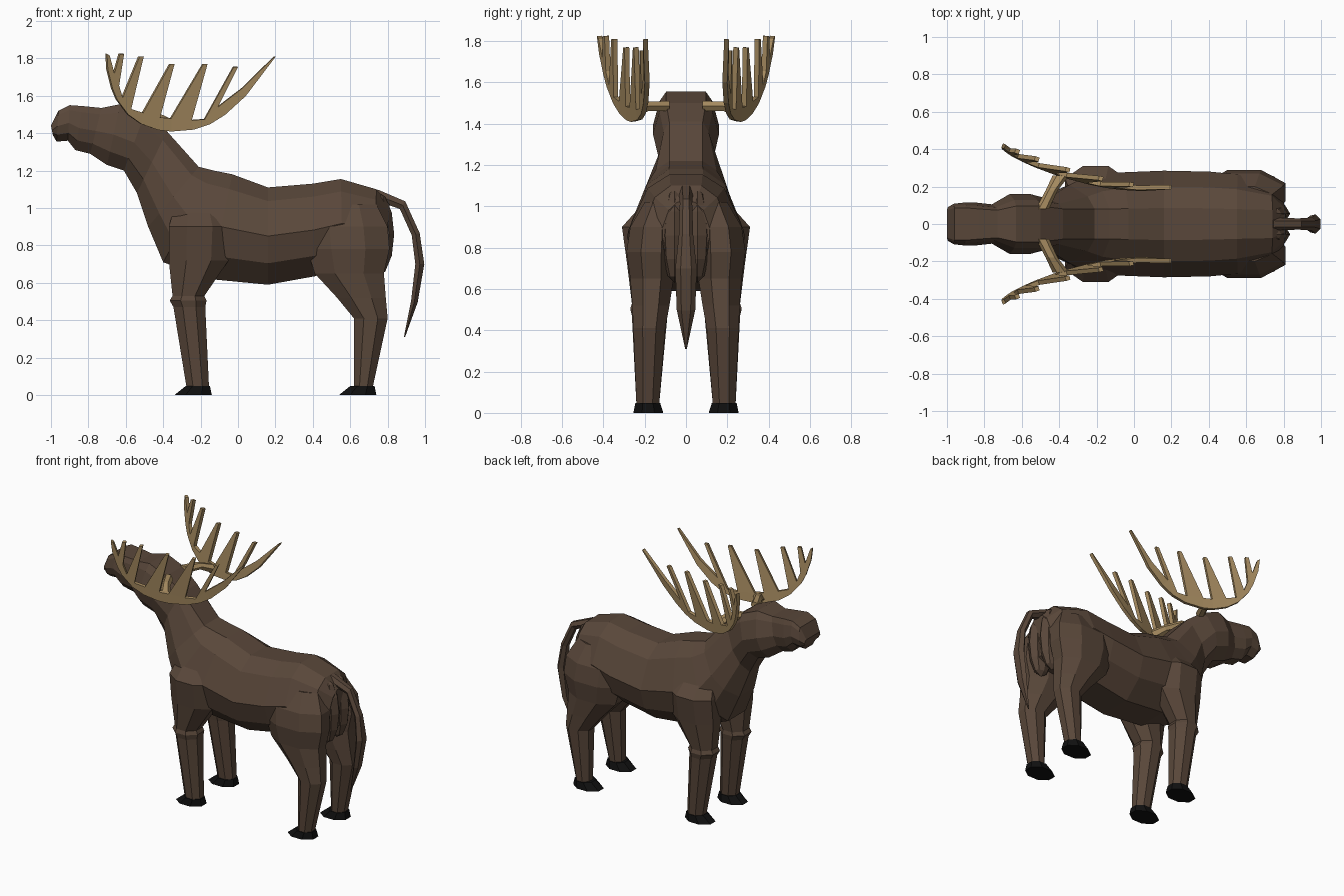
import bpy
import bmesh
import math
from mathutils import Vector

default_cube = bpy.data.objects.get("Cube")
if default_cube:
    bpy.data.objects.remove(default_cube, do_unlink=True)


def make_material(name, colour):
    material = bpy.data.materials.new(name)
    material.use_nodes = True
    material.diffuse_color = (*colour, 1)
    shader = material.node_tree.nodes["Principled BSDF"]
    shader.inputs["Base Color"].default_value = (*colour, 1)
    shader.inputs["Roughness"].default_value = 0.9
    return material


brown = make_material("brown_hide", (0.1, 0.063, 0.042))
tan = make_material("tan_antler", (0.385, 0.26, 0.118))
black = make_material("black_hoof", (0.005, 0.005, 0.005))


def finish(name, bm, material, mirrored=False, thickness=0):
    """Turn a bmesh into a flat shaded object with optional modifiers."""
    bmesh.ops.recalc_face_normals(bm, faces=bm.faces)
    mesh = bpy.data.meshes.new(name)
    bm.to_mesh(mesh)
    bm.free()
    mesh.materials.append(material)
    obj = bpy.data.objects.new(name, mesh)
    bpy.context.collection.objects.link(obj)
    if thickness:
        solid = obj.modifiers.new("Thickness", 'SOLIDIFY')
        solid.thickness = thickness
        solid.offset = 0
    if mirrored:
        mirror = obj.modifiers.new("Mirror", 'MIRROR')
        mirror.use_axis = (False, True, False)
        mirror.use_mirror_merge = False
    return obj


def loft(name, rings, material, mirrored=False):
    """Skin a closed tube over rings with equal point counts."""
    bm = bmesh.new()
    loops = [[bm.verts.new(point) for point in ring] for ring in rings]
    for lower, upper in zip(loops, loops[1:]):
        for i in range(len(lower)):
            j = (i + 1) % len(lower)
            bm.faces.new((lower[i], lower[j], upper[j], upper[i]))
    bm.faces.new(loops[0])
    bm.faces.new(loops[-1])
    return finish(name, bm, material, mirrored)


def body_ring(top, bottom, width, flat):
    """Ten sided section between a spine point and a belly point."""
    shoulder = max(0.7, (flat + 1) / 2)
    half = ((0, flat), (0.14, shoulder), (0.5, 1), (0.78, 0.85), (1, 0.4))
    top, bottom = Vector((top[0], 0, top[1])), Vector((bottom[0], 0, bottom[1]))
    side = [top.lerp(bottom, t) + Vector((0, width * w, 0)) for t, w in half]
    return side + [Vector((p.x, -p.y, p.z)) for p in reversed(side)]


def leg_ring(z, front, back, inner, outer):
    """Level octagon that fills the given bounds."""
    points = []
    for i in range(8):
        angle = math.tau * (i + 0.5) / 8
        grow = 0.5 / math.cos(math.pi / 8)
        points.append(((front + back) / 2 + (back - front) * grow * math.cos(angle),
                       (inner + outer) / 2 + (outer - inner) * grow * math.sin(angle), z))
    return points


# Head, neck and trunk: spine point, underside point, half width, flat top share
trunk = [
    ((-1.0, 1.44), (-0.99, 1.39), 0.09, 0.8),
    ((-0.96, 1.52), (-0.97, 1.355), 0.108, 0.8),
    ((-0.90, 1.55), (-0.91, 1.36), 0.115, 0.75),
    ((-0.83, 1.545), (-0.87, 1.31), 0.115, 0.7),
    ((-0.73, 1.535), (-0.79, 1.29), 0.105, 0.7),
    ((-0.63, 1.555), (-0.70, 1.23), 0.16, 0.6),
    ((-0.50, 1.50), (-0.61, 1.20), 0.16, 0.6),
    ((-0.38, 1.41), (-0.54, 1.08), 0.135, 0.6),
    ((-0.21, 1.22), (-0.48, 0.90), 0.21, 0.38),
    ((-0.13, 1.20), (-0.40, 0.71), 0.25, 0.32),
    ((-0.03, 1.18), (-0.15, 0.62), 0.275, 0.3),
    ((0.16, 1.11), (0.16, 0.59), 0.285, 0.3),
    ((0.40, 1.13), (0.41, 0.635), 0.28, 0.3),
    ((0.55, 1.155), (0.56, 0.68), 0.265, 0.3),
    ((0.74, 1.10), (0.73, 0.70), 0.215, 0.35),
    ((0.81, 1.02), (0.79, 0.74), 0.12, 0.35),
]
loft("body_and_head", [body_ring(*row) for row in trunk], brown)

# Rounded rump lobes
bm = bmesh.new()
bmesh.ops.create_uvsphere(bm, u_segments=8, v_segments=6, radius=1)
bmesh.ops.scale(bm, verts=bm.verts, vec=(0.095, 0.065, 0.23))
bmesh.ops.translate(bm, verts=bm.verts, vec=(0.74, 0.055, 0.86))
finish("rump_lobes", bm, brown, mirrored=True)

# Legs: height, front, back, inner and outer bounds
front_leg = [
    (1.0, -0.34, -0.08, 0.08, 0.22),
    (0.9, -0.37, -0.04, 0.08, 0.31),
    (0.72, -0.37, -0.05, 0.07, 0.285),
    (0.53, -0.35, -0.18, 0.09, 0.262),
    (0.505, -0.365, -0.168, 0.085, 0.27),
    (0.47, -0.345, -0.175, 0.09, 0.262),
    (0.04, -0.275, -0.155, 0.13, 0.24),
]
hind_leg = [
    (1.02, 0.42, 0.74, 0.06, 0.2),
    (0.9, 0.36, 0.8, 0.05, 0.27),
    (0.78, 0.37, 0.81, 0.05, 0.288),
    (0.65, 0.41, 0.78, 0.06, 0.27),
    (0.52, 0.53, 0.79, 0.08, 0.26),
    (0.41, 0.62, 0.8, 0.1, 0.255),
    (0.04, 0.62, 0.72, 0.13, 0.24),
]
for part, rows, toe in (("front", front_leg, -0.34), ("hind", hind_leg, 0.54)):
    loft(part + "_legs", [leg_ring(*row) for row in rows], brown, mirrored=True)
    hoof = [leg_ring(0, toe, toe + 0.2, 0.11, 0.255),
            leg_ring(0.048, toe + 0.06, toe + 0.19, 0.125, 0.245)]
    loft(part + "_hooves", hoof, black, mirrored=True)

# Tail: centre x, centre z, half depth, half width, slope of section
tail = [
    (0.74, 1.07, 0.03, 0.035, 80),
    (0.88, 1.015, 0.025, 0.03, 55),
    (0.95, 0.86, 0.022, 0.035, 15),
    (0.972, 0.70, 0.024, 0.052, 0),
    (0.943, 0.50, 0.018, 0.045, -12),
    (0.89, 0.31, 0.003, 0.004, -15),
]
tail_rings = []
for x, z, depth, width, slope in tail:
    tilt = math.radians(slope)
    ring = []
    for i in range(6):
        angle = math.tau * i / 6
        reach = depth * math.sin(angle) / math.sin(math.pi / 3)
        ring.append((x + reach * math.cos(tilt), width * math.cos(angle),
                     z + reach * math.sin(tilt)))
    tail_rings.append(ring)
loft("tail", tail_rings, brown)

# Antlers: a curved palm strip with pointed tines along its inner edge
outer_edge = [(-0.705, 1.825), (-0.70, 1.74), (-0.675, 1.64), (-0.65, 1.58),
              (-0.59, 1.50), (-0.52, 1.45), (-0.43, 1.418), (-0.36, 1.41),
              (-0.24, 1.42), (-0.15, 1.45), (-0.07, 1.50), (0.04, 1.60), (0.2, 1.81)]
inner_edge = [(-0.69, 1.815), (-0.665, 1.72), (-0.64, 1.655), (-0.62, 1.59),
              (-0.575, 1.53), (-0.51, 1.51), (-0.42, 1.485), (-0.36, 1.48),
              (-0.25, 1.47), (-0.18, 1.475), (-0.11, 1.54), (0.02, 1.64), (0.193, 1.81)]
tines = {1: (-0.625, 1.825), 3: (-0.52, 1.81), 5: (-0.355, 1.77),
         7: (-0.178, 1.77), 9: (-0.015, 1.755)}


def bowl(point):
    """Place a side view point on the curved antler surface."""
    x, z = point
    sweep = max(0, (0.2 - x) / 0.9) ** 1.7
    return Vector((x, 0.175 + 0.22 * sweep + 0.1 * (z - 1.59), z))


bm = bmesh.new()
outer = [bm.verts.new(bowl(p)) for p in outer_edge]
inner = [bm.verts.new(bowl(p)) for p in inner_edge]
for i in range(len(outer) - 1):
    bm.faces.new((outer[i], outer[i + 1], inner[i + 1], inner[i]))
    if i in tines:
        x, z = tines[i]
        left, right = (bm.verts.new(bowl((x + d, z))) for d in (-0.01, 0.012))
        bm.faces.new((inner[i], inner[i + 1], right, left))
finish("antlers", bm, tan, mirrored=True, thickness=0.024)

# Stems joining the antlers to the skull
stem = []
for x, y, z, size in ((-0.49, 0.08, 1.485, 0.036), (-0.44, 0.18, 1.485, 0.032),
                      (-0.39, 0.26, 1.45, 0.045)):
    stem.append([(x + size * math.cos(math.tau * i / 6), y,
                  z + size * 0.8 * math.sin(math.tau * i / 6)) for i in range(6)])
loft("antler_stems", stem, tan, mirrored=True)
